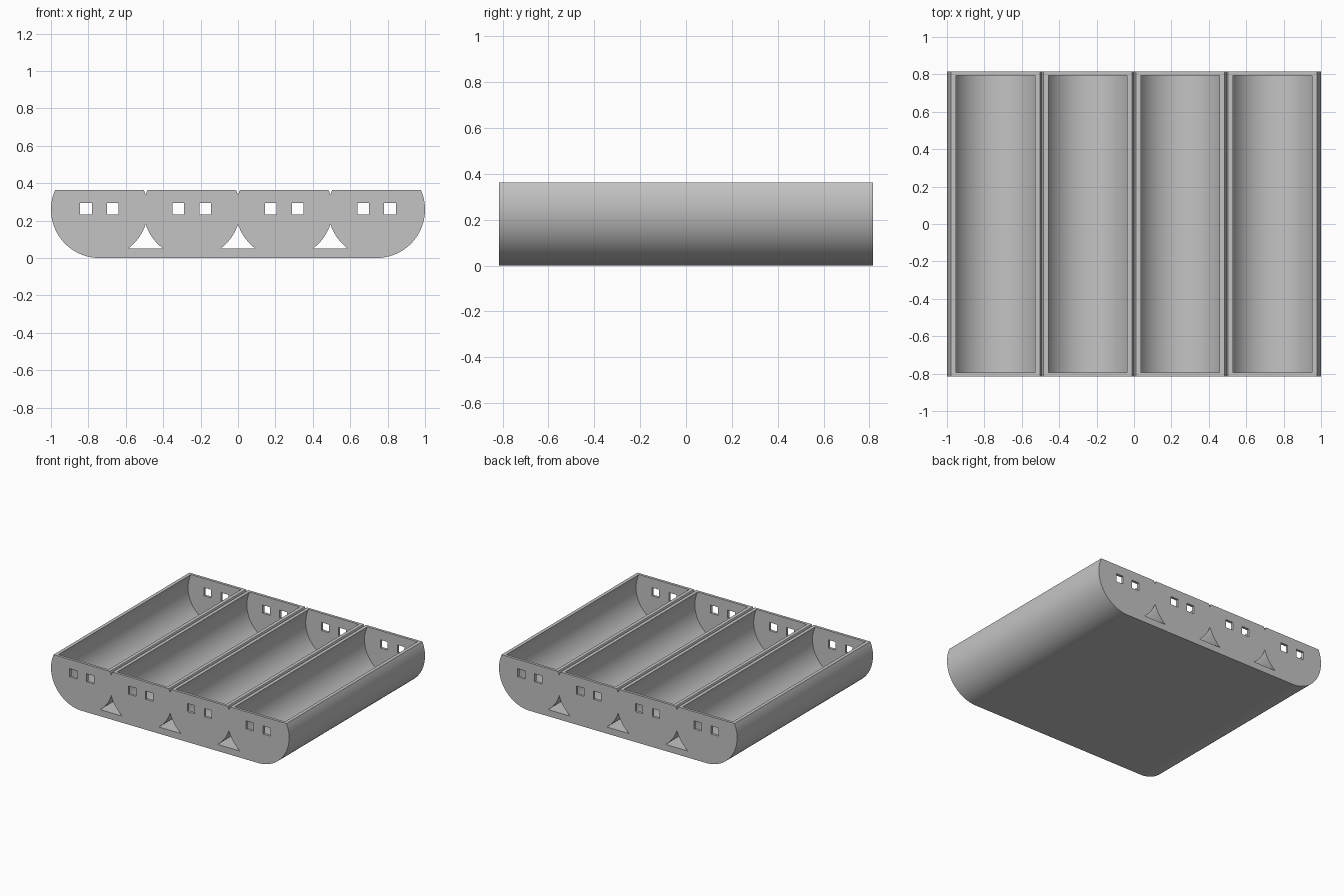
import bpy
import bmesh
from math import asin, cos, sin, pi, radians

if "Cube" in bpy.data.objects:
    bpy.data.objects.remove(bpy.data.objects["Cube"])

PITCH = 0.494                 # spacing between troughs
R_OUT, R_IN = 0.259, 0.235    # trough shell radii
TOP, FLOOR = 0.363, 0.05      # rim height, tunnel floor height
HALF_Y, WALL = 0.815, 0.02    # half length, end wall thickness
AXIS = R_OUT                  # height of the trough axes
CENTRES = [(i - 1.5) * PITCH for i in range(4)]

grey = bpy.data.materials.new("grey plastic")
grey.use_nodes = True
colour = (0.55, 0.55, 0.55, 1)
grey.diffuse_color = colour
grey.node_tree.nodes["Principled BSDF"].inputs["Base Color"].default_value = colour


def arc(cx, radius, start, end, steps):
    """Points on a circle around a trough axis, in the xz plane."""
    angles = [start + (end - start) * i / steps for i in range(steps + 1)]
    return [(cx + radius * cos(a), AXIS + radius * sin(a)) for a in angles]


def prism(name, profile, half_y):
    """Extrude a closed xz profile along y."""
    bm = bmesh.new()
    face = bm.faces.new([bm.verts.new((x, -half_y, z)) for x, z in profile])
    grown = bmesh.ops.extrude_face_region(bm, geom=[face])["geom"]
    moved = [v for v in grown if isinstance(v, bmesh.types.BMVert)]
    bmesh.ops.translate(bm, verts=moved, vec=(0, 2 * half_y, 0))
    bmesh.ops.recalc_face_normals(bm, faces=bm.faces)
    mesh = bpy.data.meshes.new(name)
    bm.to_mesh(mesh)
    bm.free()
    mesh.materials.append(grey)
    obj = bpy.data.objects.new(name, mesh)
    bpy.context.collection.objects.link(obj)
    return obj


# Body outline: rounded sides, flat base, small V notches between the rims
rim = asin((TOP - AXIS) / R_OUT)
meet = asin((R_OUT ** 2 - (PITCH / 2) ** 2) ** 0.5 / R_OUT)
outline = arc(CENTRES[-1], R_OUT, -pi / 2, rim, 40)
for right, left in zip(CENTRES[:0:-1], CENTRES[-2::-1]):
    outline += arc(right, R_OUT, pi - rim, pi - meet, 3)
    outline += arc(left, R_OUT, meet, rim, 3)[1:]
outline += arc(CENTRES[0], R_OUT, pi - rim, 3 * pi / 2, 40)
body = prism("trough_tray", outline, HALF_Y)

cutters = []

# Round-bottomed troughs, open at the top
mouth = asin((TOP - AXIS) / R_IN)
for cx in CENTRES:
    bowl = arc(cx, R_IN, -pi - mouth, mouth, 72)
    bowl = [(bowl[0][0], TOP + 0.1)] + bowl + [(bowl[-1][0], TOP + 0.1)]
    bowl[0] = (bowl[1][0], TOP + 0.1)
    cutters.append(prism("trough_cutter", bowl, HALF_Y - WALL))

# Curved triangular tunnels between the shells
low = asin((AXIS - FLOOR) / R_OUT)
for x in (-PITCH, 0, PITCH):
    side = arc(PITCH / 2, R_OUT, pi + low, pi + meet, 14)
    mirrored = [(-px, pz) for px, pz in side[-2::-1]]
    shape = [(x + px, pz) for px, pz in side + mirrored]
    cutters.append(prism("tunnel_cutter", shape, HALF_Y + 0.1))

# Pairs of square windows through both end walls
for cx in CENTRES:
    for s in (-1, 1):
        wx, wz, h = cx + s * 0.0715, 0.262, 0.031
        square = [(wx - h, wz - h), (wx + h, wz - h), (wx + h, wz + h), (wx - h, wz + h)]
        cutters.append(prism("window_cutter", square, HALF_Y + 0.1))

for cutter in cutters:
    cutter.hide_render = True
    cut = body.modifiers.new("cut", 'BOOLEAN')
    cut.operation = 'DIFFERENCE'
    cut.solver = 'EXACT'
    cut.object = cutter

# Bake the cuts and drop the cutters
graph = bpy.context.evaluated_depsgraph_get()
baked = bpy.data.meshes.new_from_object(body.evaluated_get(graph))
body.modifiers.clear()
body.data = baked
for cutter in cutters:
    bpy.data.objects.remove(cutter)

# Smooth curved walls, crisp edges
bpy.ops.object.select_all(action='DESELECT')
body.select_set(True)
bpy.context.view_layer.objects.active = body
bpy.ops.object.shade_smooth_by_angle(angle=radians(25))
